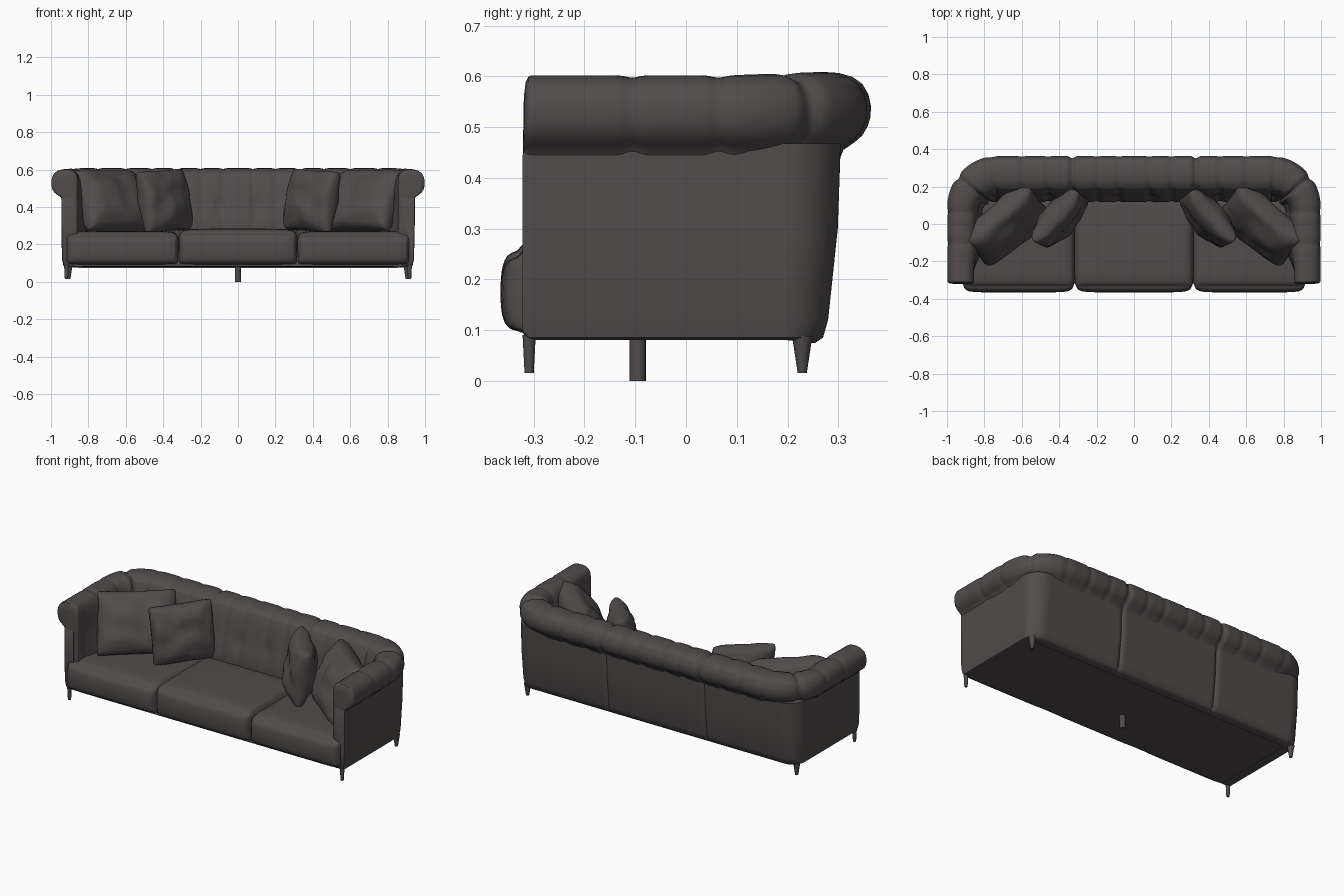
import bpy, bmesh, math
from mathutils import Vector, Matrix, noise

if "Cube" in bpy.data.objects:
    bpy.data.objects.remove(bpy.data.objects["Cube"])

leather = bpy.data.materials.new("dark brown grey leather")
leather.use_nodes = True
COLOR = (0.08, 0.072, 0.07, 1)
leather.diffuse_color = COLOR
leather.node_tree.nodes["Principled BSDF"].inputs["Base Color"].default_value = COLOR


def finish(name, bm, subdivide=0, angle=50):
    """Turn a bmesh into a smooth shaded object."""
    bmesh.ops.recalc_face_normals(bm, faces=bm.faces)
    mesh = bpy.data.meshes.new(name)
    bm.to_mesh(mesh)
    bm.free()
    mesh.materials.append(leather)
    obj = bpy.data.objects.new(name, mesh)
    bpy.context.collection.objects.link(obj)
    if subdivide:
        mod = obj.modifiers.new("Smooth", 'SUBSURF')
        mod.levels = mod.render_levels = subdivide
    bpy.ops.object.select_all(action='DESELECT')
    obj.select_set(True)
    bpy.context.view_layer.objects.active = obj
    bpy.ops.object.shade_smooth_by_angle(angle=math.radians(angle))
    return obj


def u_path(cx, cy, r, front, step=0.011):
    """Points, outward directions and distance from the middle of the back."""
    arm, arc, back = cy - r - front, r * math.pi / 2, cx - r
    half = arm + arc + back
    n = round(2 * half / step)
    path = []
    for i in range(n + 1):
        s = -half + 2 * half * i / n
        side, a = (1 if s > 0 else -1), abs(s)
        if a <= back:
            p, d = (a, cy), (0, 1)
        elif a <= back + arc:
            t = (a - back) / r
            d = (math.sin(t), math.cos(t))
            p = (back + r * d[0], cy - r + r * d[1])
        else:
            p, d = (cx, cy - r - (a - back - arc)), (1, 0)
        path.append((Vector((side * p[0], p[1])), Vector((side * d[0], d[1])), a))
    return path


def sweep(name, path, arm_profile, back_profile, shape, subdivide):
    """Sweep a section that blends from arm shape to back shape."""
    bm = bmesh.new()
    rings = []
    for p, out, s in path:
        ring = []
        for (da, za), (db, zb) in zip(arm_profile, back_profile):
            k = out.y
            d, z = shape(da + (db - da) * k, za + (zb - za) * k, s)
            q = p + out * d
            ring.append(bm.verts.new((q.x, q.y, z)))
        rings.append(ring)
    # Rounded lips on the two arm fronts
    for end in (0, -1):
        mid = sum((v.co for v in rings[end]), Vector()) / len(rings[end])
        lip = [bm.verts.new(mid + (v.co - mid) * 0.9 + Vector((0, -0.012, 0)))
               for v in rings[end]]
        rings.insert(0, lip) if end == 0 else rings.append(lip)
    n = len(arm_profile)
    for a, b in zip(rings, rings[1:]):
        for i in range(n):
            bm.faces.new((a[i], a[(i + 1) % n], b[(i + 1) % n], b[i]))
    bm.faces.new(rings[0])
    bm.faces.new(rings[-1])
    return finish(name, bm, subdivide)


def bump(x, centre, width):
    return math.exp(-((x - centre) / width) ** 2)


SEAMS = (0.33, 0.91)
PLEATS = (0.08, 0.2, 0.46, 0.6, 0.75, 1.06, 1.23)
BUTTONS = (0.1, 0.45, 0.62, 0.8, 1.0, 1.2)


def tufted(d, z, s):
    # Pleats across the roll, deep seams and creased buttons on the inside
    pinch = sum(0.2 * bump(s, p, 0.014) for p in SEAMS)
    pinch += sum(0.07 * bump(s, p, 0.016) for p in PLEATS)
    if z > 0.44:
        d, z = d * (1 - pinch), 0.53 + (z - 0.53) * (1 - pinch)
    elif d < -0.04:
        d += 0.1 * pinch
    if d < -0.05:
        d += (0.007 + sum(0.02 * bump(s, b, 0.025) for b in BUTTONS)) * bump(z, 0.41, 0.025)
    # Arms slim down towards their front ends
    if d < -0.07 and s > 1.25:
        d += (d + 0.07) * -min(1, (s - 1.25) / 0.12)
    return d, z


def seamed(d, z, s):
    return (d - 0.012 * bump(s, SEAMS[0], 0.01) if d > -0.04 else d), z


# Rolled top with padded inside faces
arm_section = [(0.0, 0.455), (0.045, 0.46), (0.072, 0.495), (0.076, 0.54), (0.062, 0.585),
               (0.02, 0.603), (-0.04, 0.603), (-0.08, 0.575), (-0.09, 0.5), (-0.098, 0.45),
               (-0.105, 0.41), (-0.115, 0.35), (-0.125, 0.25), (-0.1, 0.18), (-0.005, 0.18)]
back_section = [(0.0, 0.455), (0.05, 0.465), (0.076, 0.5), (0.083, 0.54), (0.068, 0.59),
                (0.02, 0.61), (-0.05, 0.609), (-0.1, 0.59), (-0.12, 0.52), (-0.138, 0.45),
                (-0.15, 0.41), (-0.164, 0.35), (-0.175, 0.25), (-0.14, 0.18), (-0.01, 0.18)]
sweep("rolled_back_and_arms", u_path(0.925, 0.285, 0.2, -0.31),
      arm_section, back_section, tufted, 1)

# Outer upholstered shell
arm_wall = [(0, 0.468), (0, 0.3), (-0.004, 0.12), (-0.012, 0.085), (-0.03, 0.08),
            (-0.07, 0.08), (-0.07, 0.468)]
back_wall = [(0, 0.468), (-0.006, 0.3), (-0.025, 0.12), (-0.035, 0.085), (-0.05, 0.075),
             (-0.09, 0.075), (-0.07, 0.468)]
sweep("outer_shell", u_path(0.945, 0.305, 0.1, -0.31), arm_wall, back_wall, seamed, 0)


def soft_box(name, lo, hi, radius, crown=0.0, front_bulge=0.0, cuts=9):
    """Rounded box whose top and front can swell outwards."""
    lo, hi = Vector(lo), Vector(hi)
    mid, half = (lo + hi) / 2, (hi - lo) / 2
    bm = bmesh.new()
    bmesh.ops.create_cube(bm, size=2)
    bmesh.ops.subdivide_edges(bm, edges=bm.edges[:], cuts=cuts, use_grid_fill=True)
    for v in bm.verts:
        u = v.co.copy()
        # Crowd grid lines towards the corners, then round them
        p = Vector([math.sin(c * math.pi / 2) * h for c, h in zip(u, half)])
        core = Vector([max(-(h - radius), min(h - radius, c)) for c, h in zip(p, half)])
        if (p - core).length > 0:
            p = core + (p - core).normalized() * radius
        swell = (1 - u.x ** 6)
        if u.z > 0:
            p.z += crown * swell * (1 - u.y ** 4) * u.z
        if u.y < 0:
            p.y += front_bulge * swell * u.y * (1 - u.z ** 2)
        v.co = mid + p
    return finish(name, bm, 1, 60)


# Base and seat cushions
soft_box("base_frame", (-0.885, -0.318, 0.08), (0.885, 0.23, 0.16), 0.006)
soft_box("seat_cushion_centre", (-0.318, -0.338, 0.09), (0.318, 0.16, 0.264), 0.028, 0.02, 0.028)
for side, word in ((-1, "right"), (1, "left")):
    xs = sorted((side * 0.316, side * 0.92))
    soft_box("seat_cushion_" + word, (xs[0], -0.338, 0.09), (xs[1], 0.16, 0.252),
             0.028, 0.02, 0.028)


def pillow(name, centre, facing, width, height, depth, lean, roll, side):
    """Plump scatter pillow with soft corners, leaning back."""
    n = 18
    bm = bmesh.new()
    for face in (1, -1):
        grid = {}
        for i in range(n + 1):
            for j in range(n + 1):
                u = math.sin((i / n - 0.5) * math.pi)
                v = math.sin((j / n - 0.5) * math.pi)
                puff = max(0, (1 - u ** 2) * (1 - v ** 2)) ** 0.32
                wrinkle = 0.025 * noise.noise(Vector((u * 2.2, v * 2.2, face * 3 + width * 9)))
                corner = 1 - 0.04 * (u * v) ** 6
                x = u * width / 2 * corner * (1 - 0.05 * (1 - v * v))
                z = v * height / 2 * corner * (1 - 0.05 * (1 - u * u))
                y = -face * puff * (depth / 2 + wrinkle)
                grid[i, j] = bm.verts.new((x, y, z))
        for i in range(n):
            for j in range(n):
                bm.faces.new((grid[i, j], grid[i + 1, j], grid[i + 1, j + 1], grid[i, j + 1]))
    bmesh.ops.remove_doubles(bm, verts=bm.verts[:], dist=0.0005)
    turn = Matrix.Rotation(math.radians(facing), 4, 'Z')
    tilt = Matrix.Rotation(math.radians(-lean), 4, 'X')
    spin = Matrix.Rotation(math.radians(roll), 4, 'Y')
    bm.transform(Matrix.Translation(centre) @ turn @ tilt @ spin)
    if side > 0:
        bm.transform(Matrix.Scale(-1, 4, (1, 0, 0)))
    return finish(name, bm, 0, 70)


# Two pillows in each corner
for side, word in ((-1, "right"), (1, "left")):
    pillow("large_pillow_" + word, (-0.68, -0.005, 0.43), 41, 0.46, 0.365, 0.2, 29, 1, side)
    pillow("small_pillow_" + word, (-0.395, 0.03, 0.433), 48, 0.365, 0.34, 0.16, 10, -3, side)


def leg(name, x, y, low, high, r_low, r_high, sides):
    """Tapered leg, wider towards the frame."""
    bm = bmesh.new()
    bmesh.ops.create_cone(bm, cap_ends=True, segments=sides, radius1=r_low,
                          radius2=r_high, depth=high - low)
    bm.transform(Matrix.Translation((x, y, (low + high) / 2)))
    return finish(name, bm, 0, 40)


# Legs
for side, word in ((-1, "right"), (1, "left")):
    leg("front_leg_" + word, side * 0.917, -0.309, 0.015, 0.09, 0.009, 0.013, 12)
    leg("back_leg_" + word, side * 0.905, 0.229, 0.015, 0.088, 0.009, 0.02, 12)
leg("centre_leg", 0, -0.095, 0, 0.1, 0.016, 0.016, 16)
